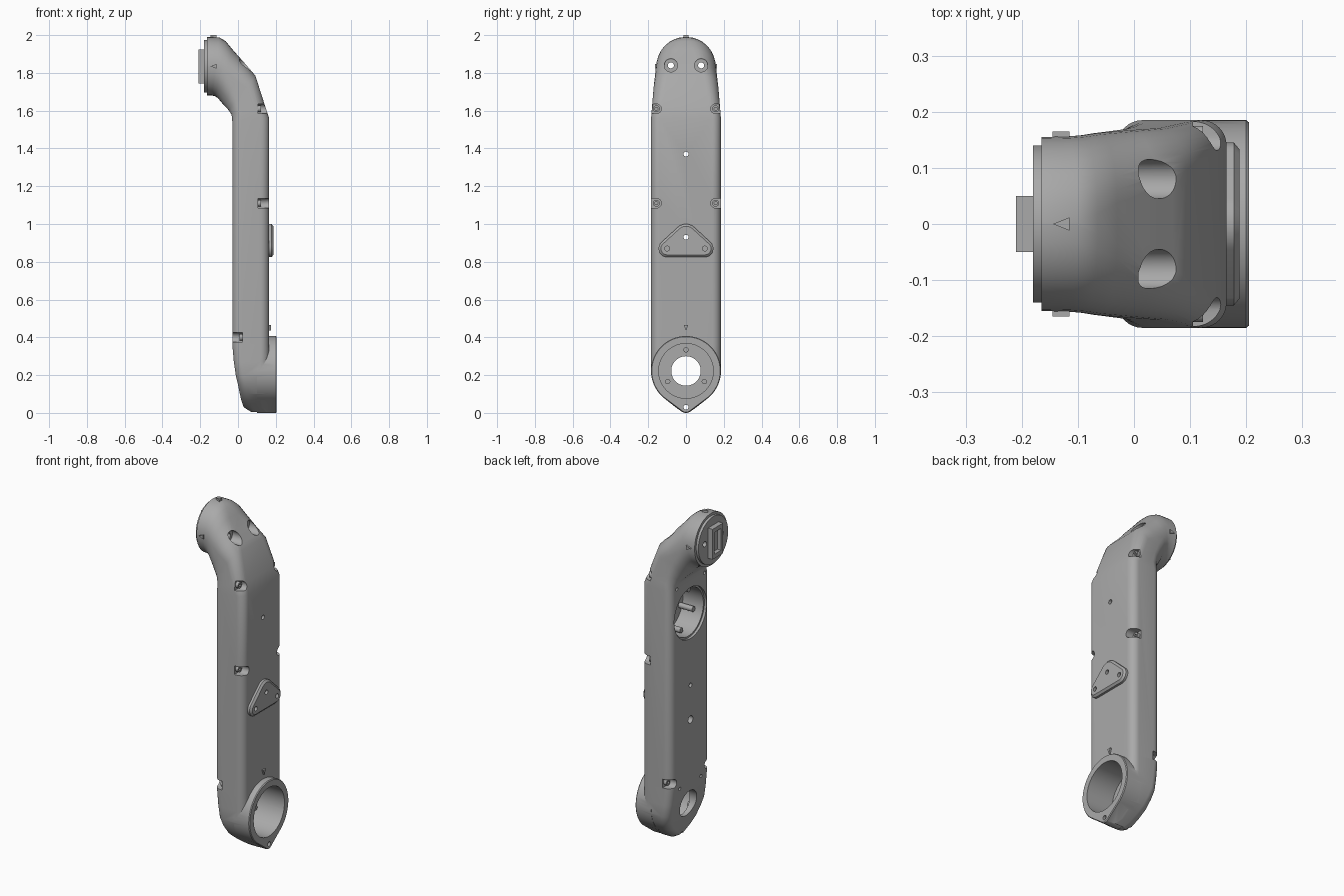
import bpy, bmesh
from math import sin, cos, pi, radians
from mathutils import Vector, Matrix

if "Cube" in bpy.data.objects:
    bpy.data.objects.remove(bpy.data.objects["Cube"], do_unlink=True)

grey = bpy.data.materials.new("satin grey")
grey.use_nodes = True
grey.diffuse_color = (0.4, 0.4, 0.4, 1)
grey.node_tree.nodes["Principled BSDF"].inputs["Base Color"].default_value = (0.4, 0.4, 0.4, 1)


def make(name, bm):
    bmesh.ops.recalc_face_normals(bm, faces=bm.faces)
    mesh = bpy.data.meshes.new(name)
    bm.to_mesh(mesh)
    bm.free()
    mesh.materials.append(grey)
    ob = bpy.data.objects.new(name, mesh)
    bpy.context.scene.collection.objects.link(ob)
    return ob


def hull(name, discs, layers, steps=48):
    """Convex solid around discs (y, z, radius), swept through layers (x, growth)."""
    bm = bmesh.new()
    for x, grow in layers:
        for y, z, r in discs:
            for i in range(steps):
                a = 2 * pi * i / steps
                bm.verts.new((x, y + (r + grow) * cos(a), z + (r + grow) * sin(a)))
    res = bmesh.ops.convex_hull(bm, input=bm.verts)
    loose = [v for v in bm.verts if not v.link_faces]
    bmesh.ops.delete(bm, geom=loose, context='VERTS')
    bmesh.ops.dissolve_limit(bm, angle_limit=radians(1), verts=bm.verts, edges=bm.edges)
    return make(name, bm)


def rod(name, y, z, r, x0, x1, steps=32):
    return hull(name, [(y, z, r)], [(x0, 0), (x1, 0)], steps)


def box(name, lo, hi):
    bm = bmesh.new()
    lo, hi = Vector(lo), Vector(hi)
    bmesh.ops.create_cube(bm, size=1, matrix=Matrix.Translation((lo + hi) / 2)
                          @ Matrix.Diagonal((*(hi - lo), 1)))
    return make(name, bm)


def ring(a, b, w, r, steps=8):
    """Rounded rectangle spanning a to b in the xz plane, half width w in y."""
    a, b = Vector((a[0], 0, a[1])), Vector((b[0], 0, b[1]))
    mid, u, h = (a + b) / 2, (b - a).normalized(), (b - a).length / 2
    r = min(r, 0.98 * w, 0.98 * h)
    pts = []
    for q, (su, sv) in enumerate([(1, 1), (-1, 1), (-1, -1), (1, -1)]):
        for i in range(steps + 1):
            t = (q + i / steps) * pi / 2
            pts.append(mid + u * (su * (h - r) + r * cos(t))
                       + Vector((0, sv * (w - r) + r * sin(t), 0)))
    return pts


def loft(name, sections):
    bm = bmesh.new()
    rings = [[bm.verts.new(p) for p in ring(*s)] for s in sections]
    n = len(rings[0])
    for lower, upper in zip(rings, rings[1:]):
        for i in range(n):
            j = (i + 1) % n
            bm.faces.new((lower[i], lower[j], upper[j], upper[i]))
    bm.faces.new(rings[0])
    bm.faces.new(rings[-1])
    return make(name, bm)


def combine(target, tool, operation):
    mod = target.modifiers.new("cut", 'BOOLEAN')
    mod.object, mod.operation, mod.solver = tool, operation, 'EXACT'
    bpy.context.view_layer.objects.active = target
    bpy.ops.object.modifier_apply(modifier=mod.name)
    bpy.data.objects.remove(tool, do_unlink=True)


# Arm shell: rounded foot, straight box tube, bent neck ending in a round head
foot = [(0.005, 0.07, 0.02), (0.03, 0.03, 0.055), (0.065, 0.018, 0.1), (0.1, 0.01, 0.139),
        (0.15, 0, 0.17), (0.2, -0.012, 0.184), (0.27, -0.022, 0.185), (0.36, -0.03, 0.185)]
sections = [((x, z), (0.165, z), w, 0.045) for z, x, w in foot]
sections += [
    ((-0.03, 1.54), (0.165, 1.56), 0.185, 0.045),
    ((-0.034, 1.58), (0.145, 1.62), 0.181, 0.055),
    ((-0.05, 1.603), (0.092, 1.785), 0.171, 0.075),
    ((-0.08, 1.635), (0.04, 1.846), 0.167, 0.1),
    ((-0.105, 1.665), (-0.03, 1.925), 0.162, 0.125),
    ((-0.122, 1.677), (-0.065, 1.968), 0.158, 0.14),
    ((-0.138, 1.68), (-0.1, 1.988), 0.156, 0.155),
    ((-0.165, 1.68), (-0.165, 1.99), 0.155, 0.155)]
arm = loft("arm_shell", sections)

# Teardrop joint boss and triangular pad on the +x face
JOINT, HEAD = 0.222, 1.835
combine(arm, hull("joint_boss", [(0, JOINT, 0.185), (0, 0.035, 0.035)],
                  [(0.1, 0), (0.2, 0), (0.205, -0.004)], 64), 'UNION')
pad = hull("triangle_pad", [(0, 0.935, 0.065), (-0.1, 0.87, 0.045), (0.1, 0.87, 0.045)],
           [(0.16, 0), (0.178, 0), (0.188, -0.012)])
combine(arm, pad, 'UNION')
combine(arm, rod("head_collar", 0, HEAD, 0.14, -0.18, -0.16, 64), 'UNION')

# Bores, window and screw holes as (y, z, radius, x from, x to)
holes = [
    (0, JOINT, 0.145, 0.03, 0.3), (0, JOINT, 0.078, -0.2, 0.1),
    (0, 1.36, 0.152, -0.2, -0.015), (0, 1.36, 0.142, -0.1, 0.12),
    (0, 1.37, 0.013, 0, 0.3), (0, 0.93, 0.013, -0.2, 0.3),
    (0, 0.03, 0.013, -0.2, 0.3), (0, 0.725, 0.022, -0.2, 0.05)]
for s in (-1, 1):
    holes += [(s * 0.08, 1.84, 0.035, -0.005, 0.3), (s * 0.08, 1.84, 0.016, -0.3, 0.1),
              (s * 0.1, 0.87, 0.013, 0.17, 0.3), (s * 0.13, 1.55, 0.01, -0.2, 0),
              (s * 0.1, 0.35, 0.01, -0.2, 0)]
for hole in holes:
    combine(arm, rod("hole_cutter", *hole, steps=48), 'DIFFERENCE')

# Corner screw pockets, each with a screw head
for z, x0, x1, floor in [(1.61, 0.105, 0.3, 0.105), (1.11, 0.105, 0.3, 0.105),
                         (0.4, -0.2, 0.025, 0.025)]:
    for s in (-1, 1):
        cutter = hull("pocket_cutter", [(s * 0.157, z, 0.026), (s * 0.25, z, 0.026)],
                      [(x0, 0), (x1, 0)], 24)
        combine(arm, cutter, 'DIFFERENCE')
        out = 0.018 if floor > 0.1 else -0.018
        screw = rod("corner_screw", s * 0.157, z, 0.018, floor - out / 2, floor + out, 20)
        combine(screw, rod("socket_cutter", s * 0.157, z, 0.009, floor + out / 3,
                           floor + 2 * out, 6), 'DIFFERENCE')

# Plug frame on the head collar
plug = box("head_plug", (-0.21, -0.05, 1.745), (-0.17, 0.05, 1.925))
combine(plug, box("plug_cutter", (-0.3, -0.03, 1.77), (-0.185, 0.03, 1.9)), 'DIFFERENCE')

# Mounting posts and circuit plate inside the window
for k in range(5):
    a = radians(-90 + 72 * k)
    rod("window_post", 0.12 * cos(a), 1.36 + 0.12 * sin(a), 0.016, 0.03, 0.125, 16)
box("window_plate", (0.06, 0.05, 1.28), (0.125, 0.065, 1.44))

# Ribs inside the joint bore
for k in range(3):
    a = radians(90 + 120 * k)
    rod("bore_post", 0.112 * cos(a), JOINT + 0.112 * sin(a), 0.014, 0.025, 0.05, 16)


def arrow(name, matrix):
    """Raised triangle pointing along local -x, rising along local z."""
    bm = bmesh.new()
    tri = [bm.verts.new(p) for p in ((-0.145, 0, 0.14), (-0.115, -0.012, 0.14), (-0.115, 0.012, 0.14))]
    ext = bmesh.ops.extrude_face_region(bm, geom=[bm.faces.new(tri)])
    top = [v for v in ext["geom"] if isinstance(v, bmesh.types.BMVert)]
    bmesh.ops.translate(bm, verts=top, vec=(0, 0, 0.025))
    bmesh.ops.transform(bm, matrix=matrix, verts=bm.verts)
    make(name, bm)


# Alignment arrows around the head and above the joint
for deg in (-90, 0, 90):
    arrow("head_arrow", Matrix.Translation((0, 0, HEAD)) @ Matrix.Rotation(radians(deg), 4, 'X'))
arrow("joint_arrow", Matrix.Translation((0.01, 0, 0.58)) @ Matrix.Rotation(radians(90), 4, 'Y')
      @ Matrix.Rotation(pi, 4, 'Z'))

# Smooth shading with sharp edges kept
for ob in bpy.context.scene.objects:
    ob.select_set(ob.type == 'MESH')
bpy.context.view_layer.objects.active = arm
bpy.ops.object.shade_smooth_by_angle(angle=radians(30))
